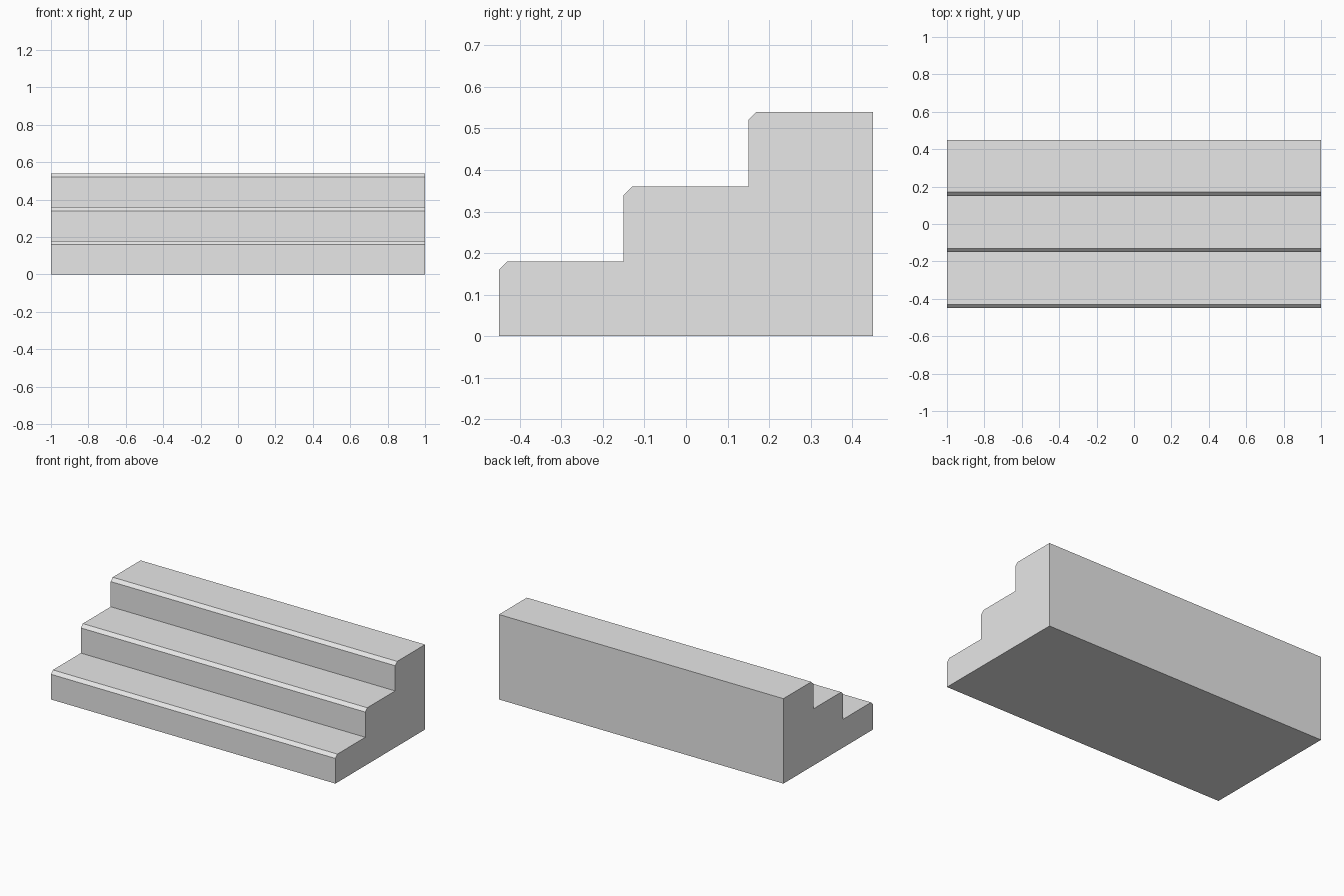
import bpy
import bmesh

cube = bpy.data.objects.get("Cube")
if cube:
    bpy.data.objects.remove(cube, do_unlink=True)

WIDTH, DEPTH = 2.0, 0.9
STEPS, TREAD, RISE, CHAMFER = 3, 0.3, 0.18, 0.02

# Single light grey material
grey = bpy.data.materials.new("light_grey")
grey.use_nodes = True
colour = (0.8, 0.8, 0.8, 1.0)
grey.diffuse_color = colour
grey.node_tree.nodes["Principled BSDF"].inputs["Base Color"].default_value = colour

# Side profile: each step is a riser, a chamfered nosing and a tread
profile = [(-DEPTH / 2, 0)]
for i in range(STEPS):
    y, top = -DEPTH / 2 + i * TREAD, (i + 1) * RISE
    profile += [(y, top - CHAMFER), (y + CHAMFER, top), (y + TREAD, top)]
profile.append((DEPTH / 2, 0))

# Extrude the profile across the width into one solid block
bm = bmesh.new()
side = bm.faces.new([bm.verts.new((-WIDTH / 2, y, z)) for y, z in profile])
result = bmesh.ops.extrude_face_region(bm, geom=[side], use_keep_orig=True)
moved = [v for v in result["geom"] if isinstance(v, bmesh.types.BMVert)]
bmesh.ops.translate(bm, verts=moved, vec=(WIDTH, 0, 0))
bmesh.ops.recalc_face_normals(bm, faces=bm.faces)

mesh = bpy.data.meshes.new("stair_steps")
bm.to_mesh(mesh)
bm.free()
mesh.materials.append(grey)
stairs = bpy.data.objects.new("stair_steps", mesh)
bpy.context.collection.objects.link(stairs)
